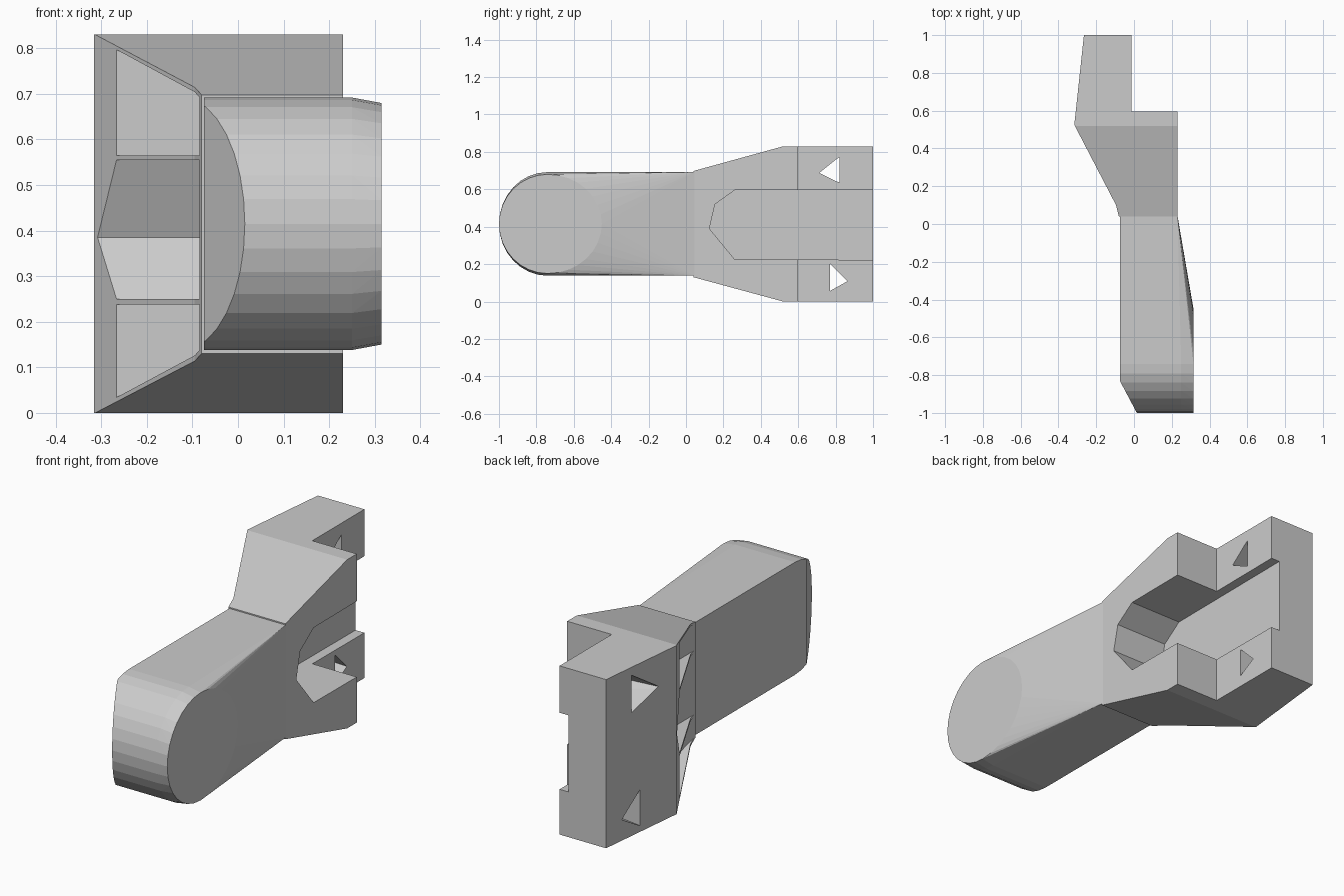
import bpy, bmesh, math
from mathutils import Vector

if "Cube" in bpy.data.objects:
    bpy.data.objects.remove(bpy.data.objects["Cube"])


def make_object(name, bm):
    bmesh.ops.recalc_face_normals(bm, faces=bm.faces)
    me = bpy.data.meshes.new(name)
    bm.to_mesh(me)
    bm.free()
    ob = bpy.data.objects.new(name, me)
    bpy.context.collection.objects.link(ob)
    return ob


def extrude(name, points, offset):
    """Extrude a flat 3D outline along an offset."""
    bm = bmesh.new()
    face = bm.faces.new([bm.verts.new(p) for p in points])
    r = bmesh.ops.extrude_face_region(bm, geom=[face])
    vs = [g for g in r['geom'] if isinstance(g, bmesh.types.BMVert)]
    bmesh.ops.translate(bm, vec=offset, verts=vs)
    return make_object(name, bm)


def side_prism(name, yz, x0, x1):
    return extrude(name, [(x0, y, z) for y, z in yz], (x1 - x0, 0, 0))


def hull(name, points, plane=None):
    bm = bmesh.new()
    for p in points:
        bm.verts.new(p)
    r = bmesh.ops.convex_hull(bm, input=bm.verts)
    junk = {g for g in r['geom_interior'] + r['geom_unused'] if isinstance(g, bmesh.types.BMVert)}
    bmesh.ops.delete(bm, geom=list(junk), context='VERTS')
    if plane:
        r = bmesh.ops.bisect_plane(bm, geom=bm.verts[:] + bm.edges[:] + bm.faces[:], dist=1e-5,
                                   plane_co=plane[0], plane_no=plane[1], clear_outer=True)
        cut = [g for g in r['geom_cut'] if isinstance(g, bmesh.types.BMEdge)]
        bmesh.ops.edgenet_fill(bm, edges=cut)
    return make_object(name, bm)


def boolean(ob, cutter, op='DIFFERENCE'):
    m = ob.modifiers.new(cutter.name, 'BOOLEAN')
    m.operation, m.solver, m.object = op, 'EXACT', cutter
    bpy.context.view_layer.objects.active = ob
    bpy.ops.object.modifier_apply(modifier=m.name)
    bpy.data.objects.remove(cutter)


# Rounded arm: inner half-round side, outer disc, rectangular root
pts = []
N = 32
for i in range(N):
    c, s = math.cos(2 * math.pi * i / N), math.sin(2 * math.pi * i / N)
    ry = 0.26 if c < 0 else 0.29
    pts.append((0.315, -0.74 + ry * c, 0.415 + 0.265 * s))
    if c <= 0.01:
        pts += [(x, -0.74 + 0.26 * c, 0.415 + 0.277 * s) for x in (-0.075, 0.25)]
pts += [(x, 0.045, z) for x in (-0.075, 0.23) for z in (0.138, 0.692)]
arm = hull("arm", pts, (Vector((-0.075, -0.83, 0.4)), Vector((-0.17, -0.09, 0))))

# Mounting block: stepped plan clipped by the flared side outline
plan = [(-0.08, 0.04), (0.23, 0.04), (0.23, 0.595), (-0.012, 0.595), (-0.012, 1),
        (-0.265, 1), (-0.316, 0.525), (-0.095, 0.10)]
block = extrude("mount_block", [(x, y, -0.1) for x, y in plan], (0, 0, 1.1))
flare = [(0.04, 0.13), (0.52, 0), (1.1, 0), (1.1, 0.83), (0.52, 0.83), (0.04, 0.698)]
boolean(block, side_prism("flare_clip", flare, -0.6, 0.6), 'INTERSECT')

# Channel with faceted end
channel = [(1.1, 0.222), (0.26, 0.226), (0.125, 0.39), (0.155, 0.52), (0.26, 0.595), (1.1, 0.60)]
boolean(block, side_prism("channel_cut", channel, -0.06, 0.5))

# Pockets in the sloping shoulder, separated by thin webs
pockets = [
    [(0.05, 0.565), (0.43, 0.565), (0.43, 0.797), (0.05, 0.69)],
    [(0.05, 0.25), (0.43, 0.25), (0.51, 0.385), (0.43, 0.555), (0.05, 0.555)],
    [(0.05, 0.14), (0.43, 0.034), (0.43, 0.238), (0.05, 0.238)],
]
for p in pockets:
    boolean(block, side_prism("pocket_cut", p, -0.5, -0.085))

# Tapered triangular holes: small on the right side, wide on the left
holes = [
    ([(0.72, 0.69), (0.82, 0.77), (0.82, 0.64)], [(0.64, 0.67), (0.83, 0.795), (0.83, 0.60)]),
    ([(0.77, 0.20), (0.86, 0.11), (0.77, 0.06)], [(0.77, 0.21), (0.90, 0.10), (0.77, 0.025)]),
]
for small, big in holes:
    boolean(block, hull("hole_cut", [(0.02, *p) for p in small] + [(-0.34, *p) for p in big]))
